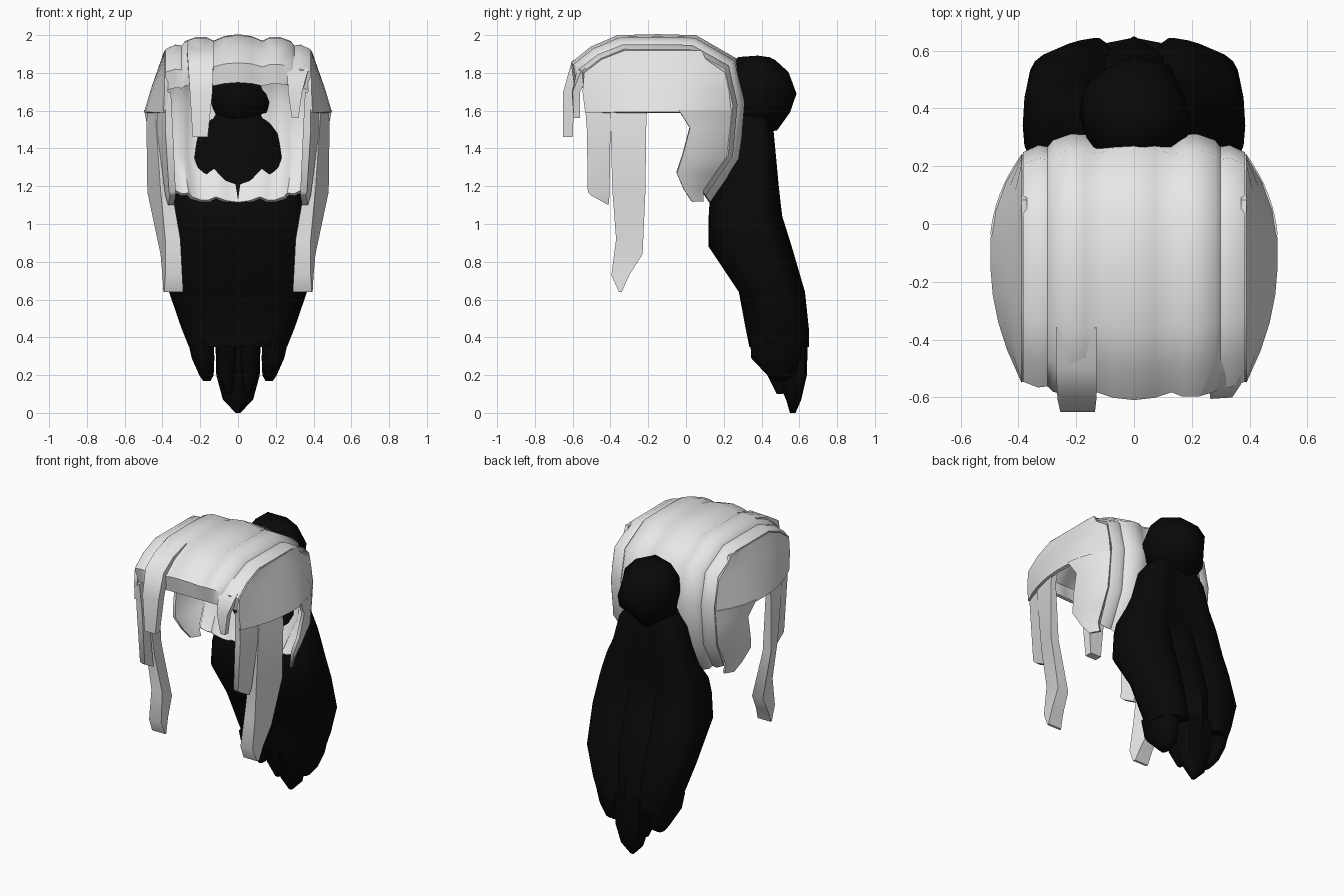
import bpy, bmesh, math, random
from mathutils import Vector

if "Cube" in bpy.data.objects:
    bpy.data.objects.remove(bpy.data.objects["Cube"])

random.seed(5)


def material(name, rgb):
    m = bpy.data.materials.new(name)
    m.diffuse_color = (*rgb, 1)
    m.use_nodes = True
    m.node_tree.nodes["Principled BSDF"].inputs["Base Color"].default_value = m.diffuse_color
    return m


WHITE = material("pale_hair", (0.8, 0.8, 0.8))
BLACK = material("black_hair", (0.0025, 0.0025, 0.0025))


def finish(name, bm, mat, shell=0, mirror=False, angle=55):
    """Turn a bmesh into a finished object, with optional thickness and mirror."""
    bmesh.ops.recalc_face_normals(bm, faces=bm.faces)
    me = bpy.data.meshes.new(name)
    bm.to_mesh(me)
    bm.free()
    ob = bpy.data.objects.new(name, me)
    bpy.context.collection.objects.link(ob)
    me.materials.append(mat)
    if shell:
        s = ob.modifiers.new("shell", 'SOLIDIFY')
        s.thickness, s.offset = shell, 0
    if mirror:
        ob.modifiers.new("mirror", 'MIRROR').use_mirror_merge = False
    bpy.ops.object.select_all(action='DESELECT')
    ob.select_set(True)
    bpy.context.view_layer.objects.active = ob
    if shell or mirror:
        bpy.ops.object.convert(target='MESH')
    bpy.ops.object.shade_smooth_by_angle(angle=math.radians(angle))
    return ob


def skin(bm, rows, closed=False):
    """Join rows of points with quads; closed rows become a capped tube."""
    vs = [[bm.verts.new(p) for p in r] for r in rows]
    n = len(vs[0])
    for a, b in zip(vs, vs[1:]):
        for i in range(n if closed else n - 1):
            j = (i + 1) % n
            bm.faces.new((a[i], a[j], b[j], b[i]))
    if closed:
        bm.faces.new(vs[0])
        bm.faces.new(vs[-1])


# Cap: ridged strips that run from the fringe over the crown to the nape
profile = [(-.585, 1.75), (-.6, 1.85), (-.5, 1.93), (-.36, 1.99), (-.15, 1.995), (.05, 1.99),
           (.26, 1.87), (.315, 1.65), (.29, 1.34), (.13, 1.11)]
half = [(0, 0), (.07, .01), (.13, .035), (.17, .015), (.22, .015),
        (.275, .035), (.295, .06), (.33, .055), (.38, .08)]
columns = [(-x, d) for x, d in half[:0:-1]] + half
centre = Vector((-.15, 1.5))


def strip(d):
    """The profile moved inward by d."""
    pts = [Vector(p) for p in profile]
    return [p - (p - centre).normalized() * d for p in pts]


bm = bmesh.new()
skin(bm, [[(x * (.9 if p.y < 1.2 else 1), p.x, p.y) for p in strip(d)] for x, d in columns])
finish("cap", bm, WHITE, shell=.02)

# Side panels: bulged sheets that start at the cap's outer edge
edge = strip(.08)


def edge_y(z, pts):
    """Position of the cap's outer edge at height z."""
    for a, b in zip(pts, pts[1:]):
        if min(a.y, b.y) <= z <= max(a.y, b.y) and a.y != b.y:
            return a.x + (b.x - a.x) * (z - a.y) / (b.y - a.y)
    return pts[-1].x


def bulge(y, z):
    front = edge_y(z, edge[3::-1]) if z > 1.77 else -.54
    back = edge_y(z, edge[5:])
    k = (y + .1) / ((back if y > -.1 else front) + .1)
    base = .38 if z > 1.34 else .38 - .038 * (1.34 - z) / .23
    f = (1.915 - z) / .31 if z > 1.605 else 1 - .5 * (1.605 - z) / .5
    return base + .11 * max(0, 1 - abs(k) ** 2.2) * min(1, max(0, f))


def panel(name, levels):
    rows = []
    for z, y0, y1 in levels:
        y0 = edge_y(z, edge[3::-1]) if y0 is None else y0
        y1 = edge_y(z, edge[5:]) if y1 is None else y1
        ys = [y0 + (y1 - y0) * i / 8 for i in range(9)]
        rows.append([(bulge(y, z), y, z) for y in ys])
    bm = bmesh.new()
    skin(bm, rows)
    finish(name, bm, WHITE, shell=.02, mirror=True)


panel("temple_panel", [(edge[3].y, None, None), (1.87, None, None), (1.8, None, None),
                       (1.7, -.545, None), (1.59, -.53, None)])
panel("ear_panel", [(1.605, -.04, None), (1.51, .02, None), (1.36, -.02, None),
                    (1.27, -.05, None), (1.18, -.01, None), (1.12, .03, .09)])


# Hanging locks: four-sided slabs given by a front edge, a back edge and a thickness
def lock(name, sections, mirror):
    rows = []
    for front, back, depth in sections:
        f, b, v = Vector(front), Vector(back), Vector(depth)
        rows.append([f, b, b + v, f + v])
    bm = bmesh.new()
    skin(bm, rows, closed=True)
    finish(name, bm, WHITE, mirror=mirror)


lock("long_side_lock", [((.435, -.4, 1.66), (.465, -.2, 1.66), (-.03, 0, 0)),
                        ((.435, -.4, 1.55), (.485, -.21, 1.55), (-.04, 0, 0)),
                        ((.41, -.39, 1.18), (.48, -.215, 1.17), (-.06, 0, 0)),
                        ((.385, -.37, .92), (.41, -.23, .84), (-.08, 0, 0)),
                        ((.385, -.395, .73), (.4, -.3, .73), (-.09, 0, 0)),
                        ((.39, -.355, .64), (.395, -.34, .64), (-.1, 0, 0))], True)
lock("short_side_lock", [((.385, -.54, 1.7), (.42, -.4, 1.7), (-.03, 0, 0)),
                         ((.385, -.525, 1.5), (.43, -.4, 1.5), (-.04, 0, 0)),
                         ((.365, -.52, 1.17), (.385, -.405, 1.15), (-.035, 0, 0)),
                         ((.36, -.5, 1.15), (.37, -.41, 1.1), (-.03, 0, 0))], True)
lock("fringe_lock", [((-.27, -.36, 1.97), (-.13, -.36, 1.97), (0, .01, -.03)),
                     ((-.27, -.5, 1.925), (-.13, -.5, 1.93), (0, .02, -.04)),
                     ((-.265, -.605, 1.86), (-.13, -.605, 1.86), (0, .05, -.03)),
                     ((-.255, -.65, 1.7), (-.135, -.65, 1.7), (0, .06, 0)),
                     ((-.24, -.65, 1.46), (-.16, -.65, 1.46), (0, .05, 0))], False)
lock("small_fringe_lock", [((.26, -.48, 1.9), (.37, -.46, 1.87), (0, .02, -.04)),
                           ((.26, -.575, 1.83), (.37, -.555, 1.81), (0, .04, -.02)),
                           ((.265, -.605, 1.7), (.34, -.6, 1.7), (0, .04, 0)),
                           ((.285, -.595, 1.56), (.32, -.595, 1.56), (0, .035, 0))], False)

# Bun: a lumpy ball
bm = bmesh.new()
bmesh.ops.create_icosphere(bm, subdivisions=2, radius=1)
for v in bm.verts:
    r = random.uniform(.92, 1.07)
    v.co = Vector((v.co.x * .2, v.co.y * .195, v.co.z * .215)) * r + Vector((0, .38, 1.69))
finish("bun", bm, BLACK)


# Ponytail: rounded rings with two grooves along the back
def ring(z, w, y0, y1, cx=0, groove=0, n=32):
    pts = []
    for i in range(n):
        a = 2 * math.pi * i / n
        c, s = math.cos(a), math.sin(a)
        x = w * math.copysign(abs(c) ** .8, c)
        y = (y0 + y1) / 2 + (y1 - y0) / 2 * math.copysign(abs(s) ** (.5 if s > 0 else .7), s)
        if s > 0 and abs(abs(c) - .195) < .03:
            y -= groove
        pts.append((cx + x, y, z))
    return pts


bm = bmesh.new()
skin(bm, [ring(*r) for r in [
    (1.6, .13, .25, .44), (1.48, .22, .21, .465, 0, .02), (1.32, .26, .2, .48, 0, .03),
    (1.21, .31, .185, .49, 0, .035), (1.12, .345, .125, .5, 0, .045),
    (1.04, .365, .12, .51, 0, .05), (.88, .385, .12, .56, 0, .05),
    (.64, .365, .28, .63, 0, .05), (.45, .3, .315, .65, 0, .05),
    (.35, .26, .335, .65, 0, .04)]], closed=True)
finish("ponytail", bm, BLACK)


# Ponytail tips: tapered tufts with gaps between them
def tuft(name, rings, mirror=False):
    bm = bmesh.new()
    skin(bm, [ring(*r, n=8) for r in rings], closed=True)
    finish(name, bm, BLACK, mirror=mirror)


tuft("middle_tip", [(.4, .12, .42, .645), (.2, .115, .47, .64), (.07, .08, .53, .61),
                    (0, .012, .55, .58)])
tuft("outer_tip", [(.4, .07, .34, .62, .2), (.29, .06, .345, .61, .185),
                   (.2, .038, .43, .58, .167), (.17, .02, .46, .53, .165)], mirror=True)
tuft("inner_tip", [(.38, .06, .36, .6, .06), (.2, .045, .43, .57, .06),
                   (.1, .015, .48, .51, .05)], mirror=True)
